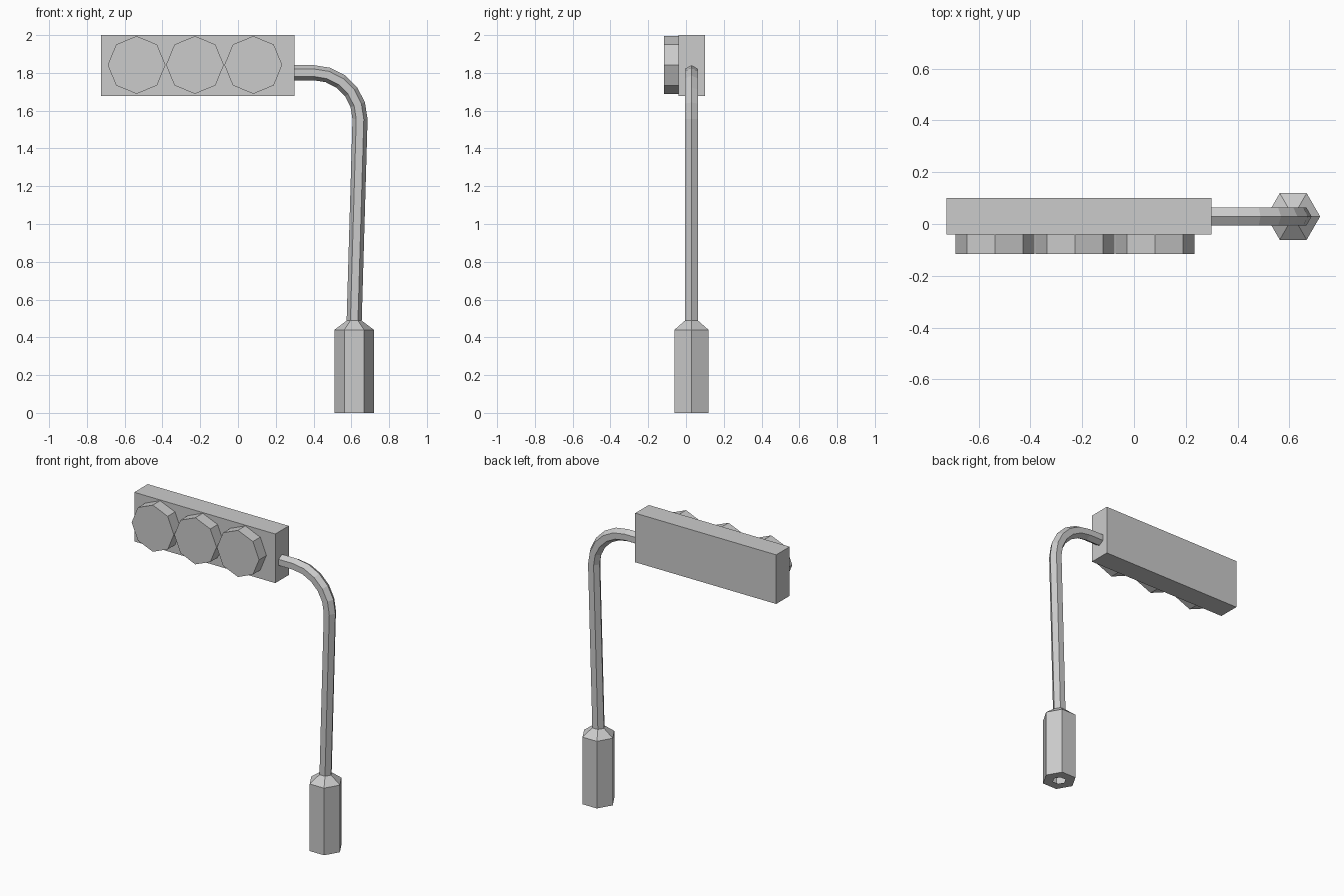
import bpy, bmesh
from math import sin, cos, pi, radians
from mathutils import Vector

if "Cube" in bpy.data.objects:
    bpy.data.objects.remove(bpy.data.objects["Cube"])


def finish(name, bm):
    bmesh.ops.recalc_face_normals(bm, faces=bm.faces)
    mesh = bpy.data.meshes.new(name)
    bm.to_mesh(mesh)
    bm.free()
    obj = bpy.data.objects.new(name, mesh)
    bpy.context.collection.objects.link(obj)
    return obj


# Signal housing: plain box
bpy.ops.mesh.primitive_cube_add(size=1, location=(-0.213, 0.03, 1.839))
housing = bpy.context.object
housing.name = "signal_housing"
housing.dimensions = (1.023, 0.14, 0.322)

# Three octagonal lamps, corners pointing straight up and sideways
for i in range(3):
    bpy.ops.mesh.primitive_cylinder_add(
        vertices=8, radius=0.153, depth=0.078,
        location=(-0.537 + 0.309 * i, -0.077, 1.842), rotation=(pi / 2, 0, 0))
    bpy.context.object.name = f"lamp_{i + 1}"

# Base and bent pole: one hexagonal sweep of (x, z, tilt, radius) rings
rings = [(0.615, 0, 0, 0.04), (0.615, 0, 0, 0.104), (0.615, 0.44, 0, 0.104),
         (0.615, 0.487, 0, 0.042), (0.615, 0.488, 0, 0.04)]
for step in range(6):
    a = radians(90 * step / 5)
    rings.append((0.40 + 0.246 * cos(a), 1.555 + 0.246 * sin(a), a, 0.04))
rings.append((0.29, 1.801, pi / 2, 0.04))

bm = bmesh.new()
previous = None
for x, z, tilt, r in rings:
    outward = Vector((cos(tilt), 0, sin(tilt)))
    ring = [bm.verts.new(Vector((x, 0.029, z)) + outward * r * cos(k * pi / 3)
                         + Vector((0, r * sin(k * pi / 3), 0))) for k in range(6)]
    if previous:
        for k in range(6):
            n = (k + 1) % 6
            bm.faces.new((previous[k], previous[n], ring[n], ring[k]))
    previous = ring
finish("pole_and_base", bm)
